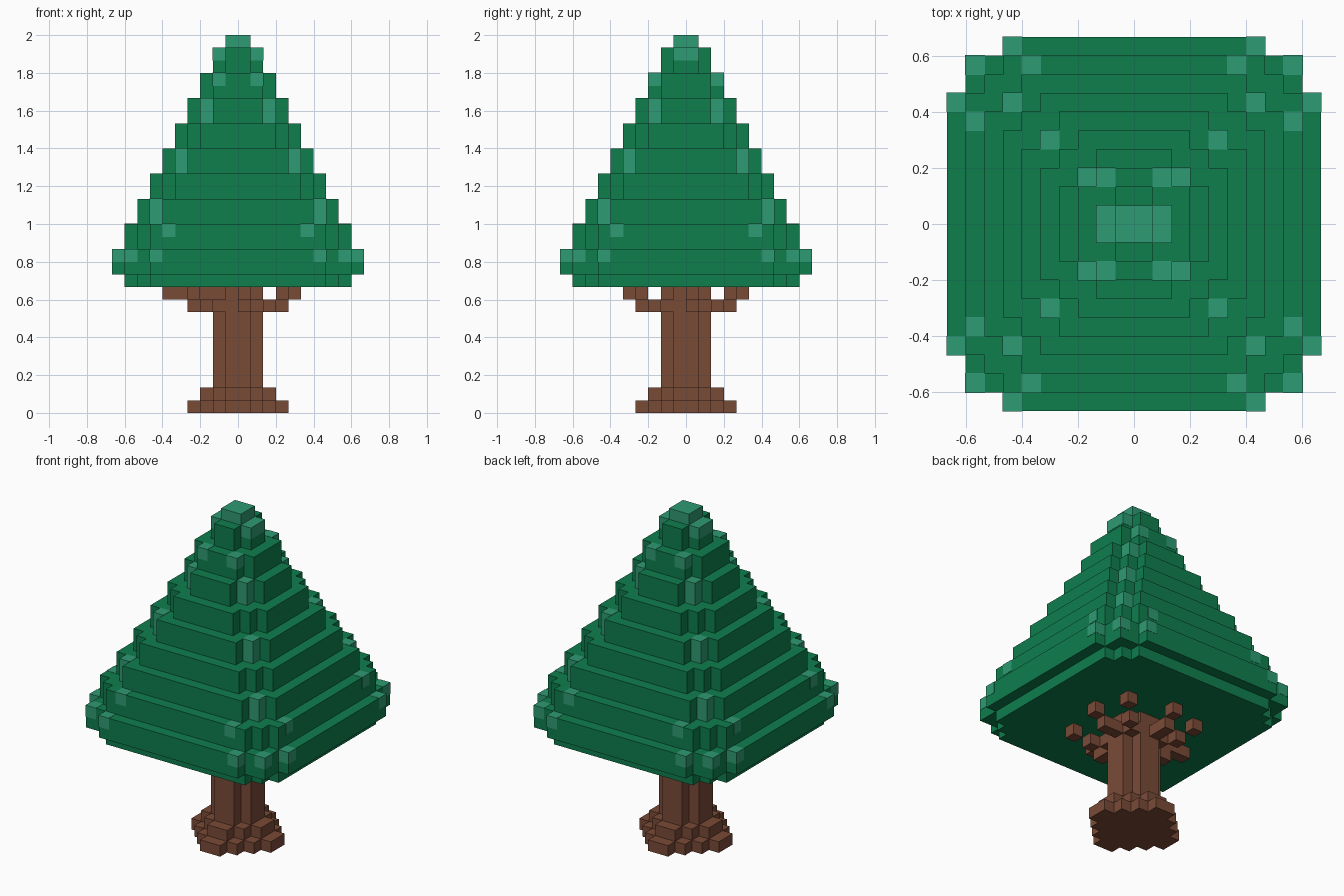
import bpy, bmesh

U = 2 / 30  # size of one block

cube = bpy.data.objects.get("Cube")
if cube:
    bpy.data.objects.remove(cube, do_unlink=True)


def material(name, rgb):
    m = bpy.data.materials.new(name)
    m.use_nodes = True
    m.diffuse_color = (*rgb, 1)
    m.node_tree.nodes["Principled BSDF"].inputs["Base Color"].default_value = (*rgb, 1)
    return m


LEAF = material("leaf green", (0.0044, 0.209, 0.076))
LIGHT = material("light leaf green", (0.027, 0.328, 0.171))
BARK = material("bark brown", (0.195, 0.069, 0.037))


def finish(name, bm, mat):
    bmesh.ops.recalc_face_normals(bm, faces=bm.faces)
    me = bpy.data.meshes.new(name)
    bm.to_mesh(me)
    bm.free()
    me.materials.append(mat)
    ob = bpy.data.objects.new(name, me)
    bpy.context.collection.objects.link(ob)
    return ob


def stepped_prism(name, steps, z0, z1, mat):
    """Prism with a stair-stepped corner, mirrored into all four quadrants."""
    q = []
    for i, (x, y) in enumerate(steps):
        if i:
            q.append((x, steps[i - 1][1]))
        q.append((x, y))
    outline = (q + [(-x, y) for x, y in reversed(q)]
               + [(-x, -y) for x, y in q] + [(x, -y) for x, y in reversed(q)])
    bm = bmesh.new()
    base = bm.faces.new([bm.verts.new((x * U, y * U, z0 * U)) for x, y in outline])
    top = bmesh.ops.extrude_face_region(bm, geom=[base])["geom"]
    bmesh.ops.translate(bm, vec=(0, 0, (z1 - z0) * U),
                        verts=[v for v in top if isinstance(v, bmesh.types.BMVert)])
    return finish(name, bm, mat)


def blocks(name, boxes, mat, grow=0.0):
    """Boxes given as (x0, x1, y0, y1, z0, z1) in block units."""
    bm = bmesh.new()
    for x0, x1, y0, y1, z0, z1 in boxes:
        vs = bmesh.ops.create_cube(bm, size=1)["verts"]
        for v in vs:
            v.co.x = (x1 if v.co.x > 0 else x0) * U + (grow if v.co.x > 0 else -grow)
            v.co.y = (y1 if v.co.y > 0 else y0) * U + (grow if v.co.y > 0 else -grow)
            v.co.z = (z1 if v.co.z > 0 else z0) * U + (grow if v.co.z > 0 else -grow)
    return finish(name, bm, mat)


def four(x, y, z0, z1):
    """One block repeated in the four quadrants."""
    return [(min(sx * x, sx * (x + 1)), max(sx * x, sx * (x + 1)),
             min(sy * y, sy * (y + 1)), max(sy * y, sy * (y + 1)), z0, z1)
            for sx in (-1, 1) for sy in (-1, 1)]


# Trunk with two root tiers
stepped_prism("root_base", [(4, 1), (3, 2), (2, 3), (1, 4)], 0, 1, BARK)
stepped_prism("root_collar", [(3, 1), (2, 2), (1, 3)], 1, 2, BARK)
stepped_prism("trunk", [(2, 1), (1, 2)], 2, 10, BARK)

# Branches: four straight ones, four diagonal ones
straight = [(2, 4, 0, 1, 8, 9), (4, 5, 0, 1, 9, 10),
            (-1, 0, 2, 4, 8, 9), (-1, 0, 4, 5, 9, 10),
            (-4, -2, -1, 0, 8, 9), (-6, -2, -1, 0, 9, 10),
            (0, 1, -4, -2, 8, 9), (0, 1, -5, -4, 9, 10)]
blocks("straight_branches", straight, BARK)
blocks("diagonal_branches", four(1, 1, 8, 9) + four(2, 2, 8, 9) + four(3, 3, 9, 10), BARK)

# Foliage tiers, shrinking upward
stepped_prism("foliage_skirt", [(9, 7), (8, 8), (7, 9)], 10, 11, LEAF)
stepped_prism("foliage_rim", [(10, 7), (9, 9), (7, 10)], 11, 13, LEAF)
for n in range(9, 3, -1):
    z = 13 + 2 * (9 - n)
    stepped_prism(f"foliage_tier_{10 - n}", [(n, n - 2), (n - 1, n - 1), (n - 2, n)],
                  z, z + 2, LEAF)
stepped_prism("foliage_tier_7", [(3, 2), (2, 3)], 25, 27, LEAF)
stepped_prism("foliage_tier_8", [(2, 1), (1, 2)], 27, 29, LEAF)
stepped_prism("foliage_tip", [(1, 1)], 29, 30, LIGHT)

# Light leaf blocks set into the tier corners
accents = (four(8, 8, 12, 13) + four(6, 9, 12, 13) + four(9, 6, 12, 13)
           + four(5, 8, 14, 15) + four(8, 5, 14, 15)
           + four(6, 6, 15, 17) + four(4, 4, 19, 21) + four(2, 2, 23, 25)
           + four(1, 2, 26, 27)
           + [(-2, -1, -1, 1, 28, 29), (1, 2, -1, 1, 28, 29)])
blocks("light_leaf_blocks", accents, LIGHT, grow=0.0015)
